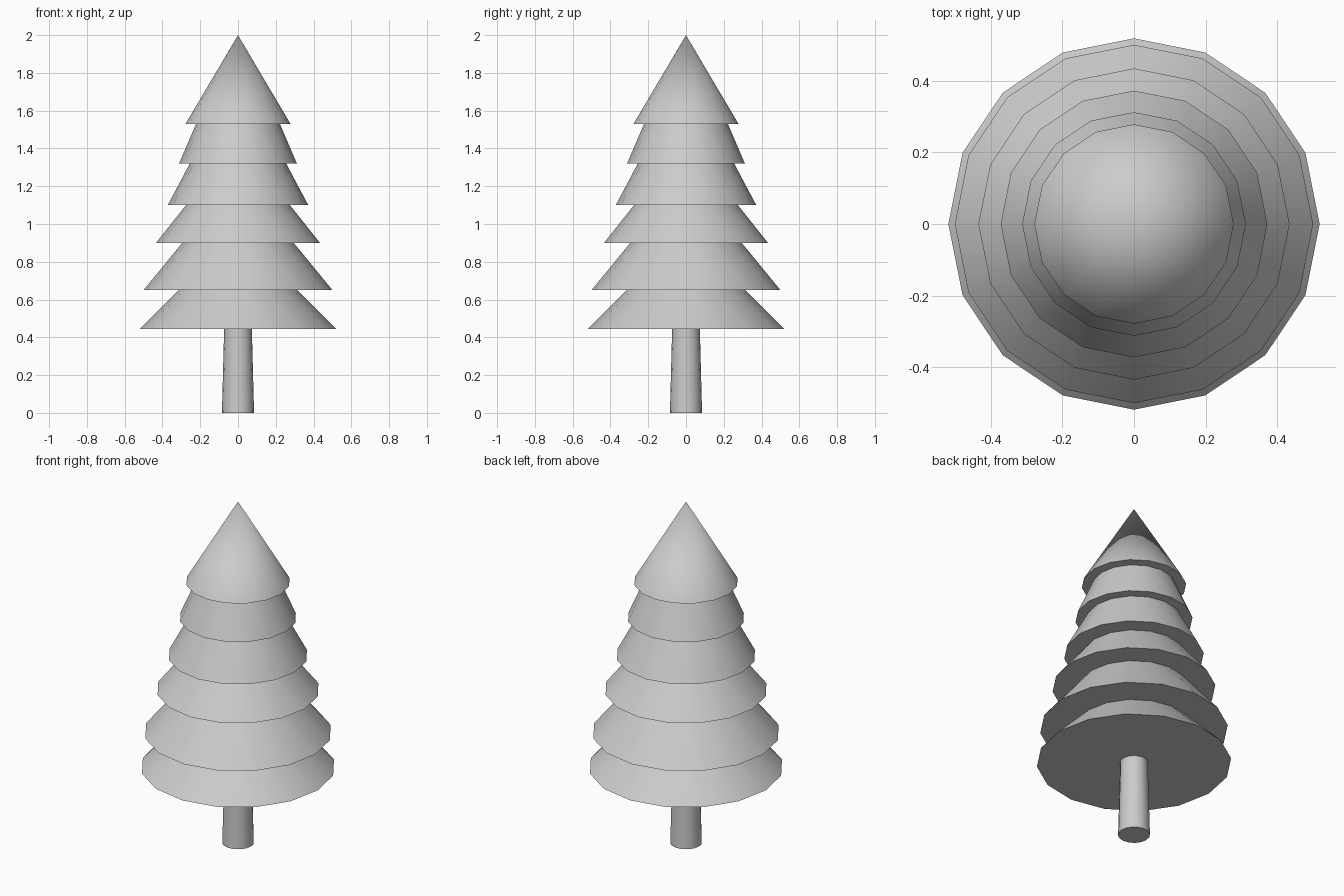
import bpy
import math

cube = bpy.data.objects.get("Cube")
if cube:
    bpy.data.objects.remove(cube, do_unlink=True)

SIDES = 16

grey = bpy.data.materials.new("plain grey")
grey.use_nodes = True
colour = (0.6, 0.6, 0.6, 1)
grey.diffuse_color = colour
grey.node_tree.nodes["Principled BSDF"].inputs["Base Color"].default_value = colour


def tapered(name, bottom, top, r_bottom, r_top):
    """Closed tapered cylinder, or a cone when r_top is zero."""
    bpy.ops.mesh.primitive_cone_add(
        vertices=SIDES, radius1=r_bottom, radius2=r_top,
        depth=top - bottom, location=(0, 0, (bottom + top) / 2))
    obj = bpy.context.object
    obj.name = name
    obj.data.materials.append(grey)
    bpy.ops.object.shade_smooth_by_angle(angle=math.radians(35))
    return obj


# Trunk
tapered("trunk", 0, 0.46, 0.085, 0.073)

# Skirts of foliage: base height, rim radius, radius where the next one starts
skirts = [
    (0.445, 0.518, 0.315),
    (0.65, 0.50, 0.295),
    (0.90, 0.434, 0.275),
    (1.10, 0.372, 0.255),
    (1.32, 0.312, 0.222),
]
TIP_BASE = 1.53
tops = [s[0] for s in skirts[1:]] + [TIP_BASE]
for i, ((base, rim, neck), top) in enumerate(zip(skirts, tops), 1):
    # Run each skirt slightly up into the one above
    overlap = 0.02
    slope = (rim - neck) / (top - base)
    tapered(f"foliage_skirt_{i}", base, top + overlap, rim, neck - slope * overlap)

# Pointed crown
tapered("foliage_tip", TIP_BASE, 2.0, 0.278, 0)
